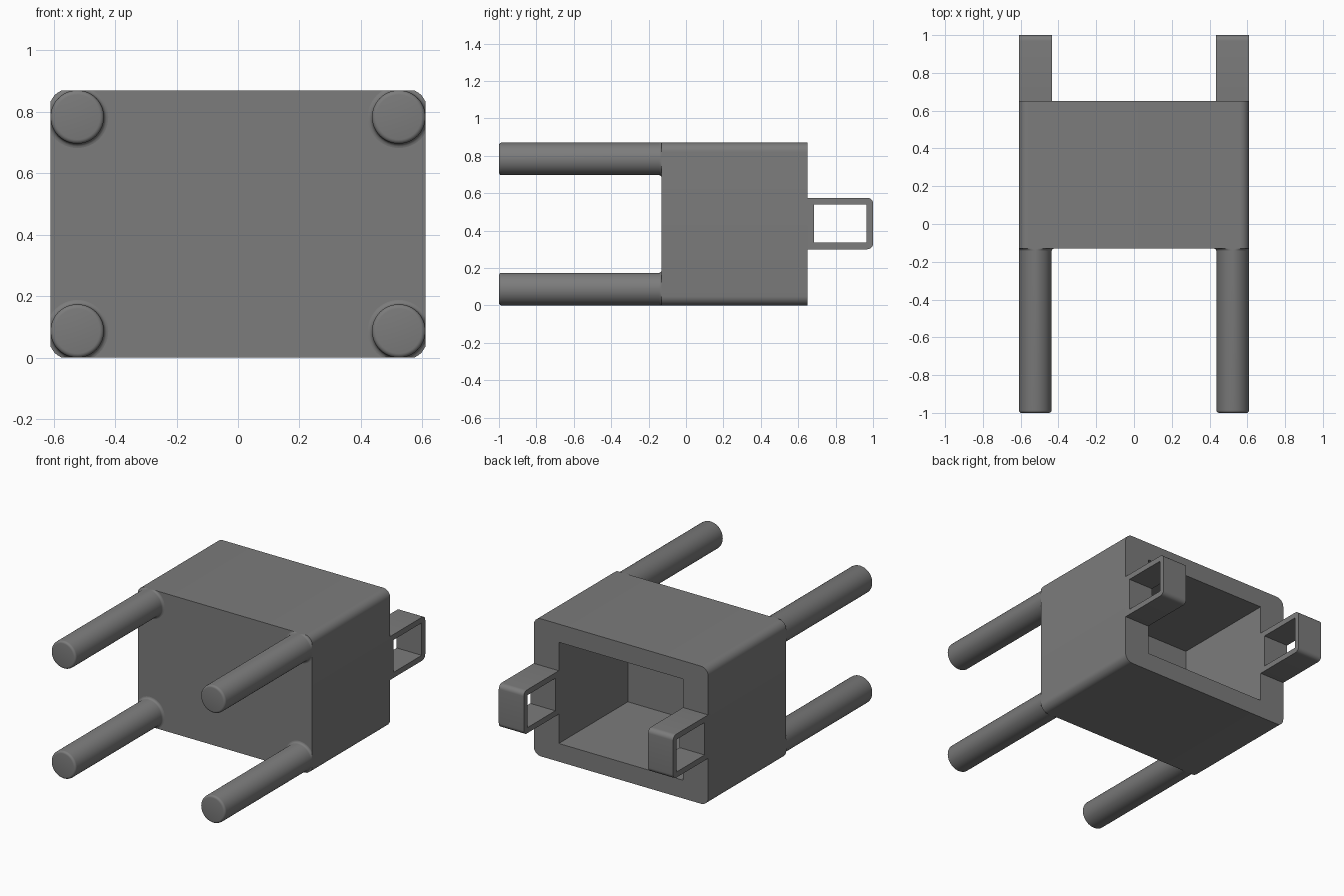
import bpy, bmesh
from math import sin, cos, pi, radians

cube = bpy.data.objects.get("Cube")
if cube:
    bpy.data.objects.remove(cube, do_unlink=True)

grey = bpy.data.materials.new("mid_grey")
grey.use_nodes = True
COLOR = (0.2, 0.2, 0.2, 1)
grey.diffuse_color = COLOR
grey.node_tree.nodes["Principled BSDF"].inputs["Base Color"].default_value = COLOR

HALF_W, HEIGHT = 0.61, 0.87
FRONT, BACK = -0.13, 0.65
WALL = 0.175


def rounded_rect(a0, a1, b0, b1, radius, steps=8):
    """Corner-rounded outline; every corner has steps + 1 points."""
    corners = [(a1, b1, -1, -1), (a0, b1, 1, -1), (a0, b0, 1, 1), (a1, b0, -1, 1)]
    points = []
    for k, (a, b, da, db) in enumerate(corners):
        for i in range(steps + 1):
            t = (k + i / steps) * pi / 2
            points.append((a + radius * (da + cos(t)), b + radius * (db + sin(t))))
    return points


def loft(name, rings, closed=False):
    """Skin a sequence of equal-length rings, capped or joined end to end."""
    bm = bmesh.new()
    loops = [[bm.verts.new(p) for p in ring] for ring in rings]
    pairs = list(zip(loops, loops[1:]))
    if closed:
        pairs.append((loops[-1], loops[0]))
    else:
        bm.faces.new(loops[0])
        bm.faces.new(loops[-1])
    for a, b in pairs:
        for i in range(len(a)):
            j = (i + 1) % len(a)
            bm.faces.new((a[i], a[j], b[j], b[i]))
    bmesh.ops.remove_doubles(bm, verts=bm.verts, dist=1e-5)
    bmesh.ops.recalc_face_normals(bm, faces=bm.faces)
    mesh = bpy.data.meshes.new(name)
    bm.to_mesh(mesh)
    bm.free()
    mesh.materials.append(grey)
    obj = bpy.data.objects.new(name, mesh)
    bpy.context.collection.objects.link(obj)
    bpy.ops.object.select_all(action='DESELECT')
    obj.select_set(True)
    bpy.context.view_layer.objects.active = obj
    bpy.ops.object.shade_smooth_by_angle(angle=radians(30))
    return obj


# Body: rounded box, open at the back with a deep rectangular recess
outer = rounded_rect(-HALF_W, HALF_W, 0, HEIGHT, 0.05)
inner = rounded_rect(WALL - HALF_W, HALF_W - WALL, 0.115, HEIGHT - 0.115, 0)
sections = [(outer, FRONT), (outer, BACK), (inner, BACK), (inner, -0.04)]
loft("body", [[(x, y, z) for x, z in outline] for outline, y in sections])


# Legs: round posts with a softened tip and a small fillet at the body
def leg(name, cx, cz, radius=0.087, soft=0.014, sides=48):
    arc = [i * pi / 8 for i in range(5)]
    profile = [(radius - soft + soft * sin(t), -1 + soft - soft * cos(t)) for t in arc]
    profile += [(radius + soft - soft * cos(t), FRONT - soft + soft * sin(t)) for t in arc]
    rings = []
    for r, y in profile:
        ring = []
        for i in range(sides):
            t = 2 * pi * i / sides
            x = max(-HALF_W, min(HALF_W, cx + r * cos(t)))
            z = max(0, min(HEIGHT, cz + r * sin(t)))
            ring.append((x, y, z))
        rings.append(ring)
    loft(name, rings)


# Handles: square loops on the back rim, open sideways
def handle(name, x0, x1):
    outline = rounded_rect(BACK - 0.04, 1, 0.3, 0.575, 0.03)
    window = rounded_rect(BACK + 0.035, 0.965, 0.335, 0.54, 0)
    sections = [(outline, x0), (outline, x1), (window, x1), (window, x0)]
    loft(name, [[(x, y, z) for y, z in line] for line, x in sections], closed=True)


for side, s in (("left", 1), ("right", -1)):
    leg("upper_" + side + "_leg", s * (HALF_W - 0.087), HEIGHT - 0.087)
    leg("lower_" + side + "_leg", s * (HALF_W - 0.087), 0.087)
    handle(side + "_handle", s * (HALF_W - WALL), s * HALF_W)
